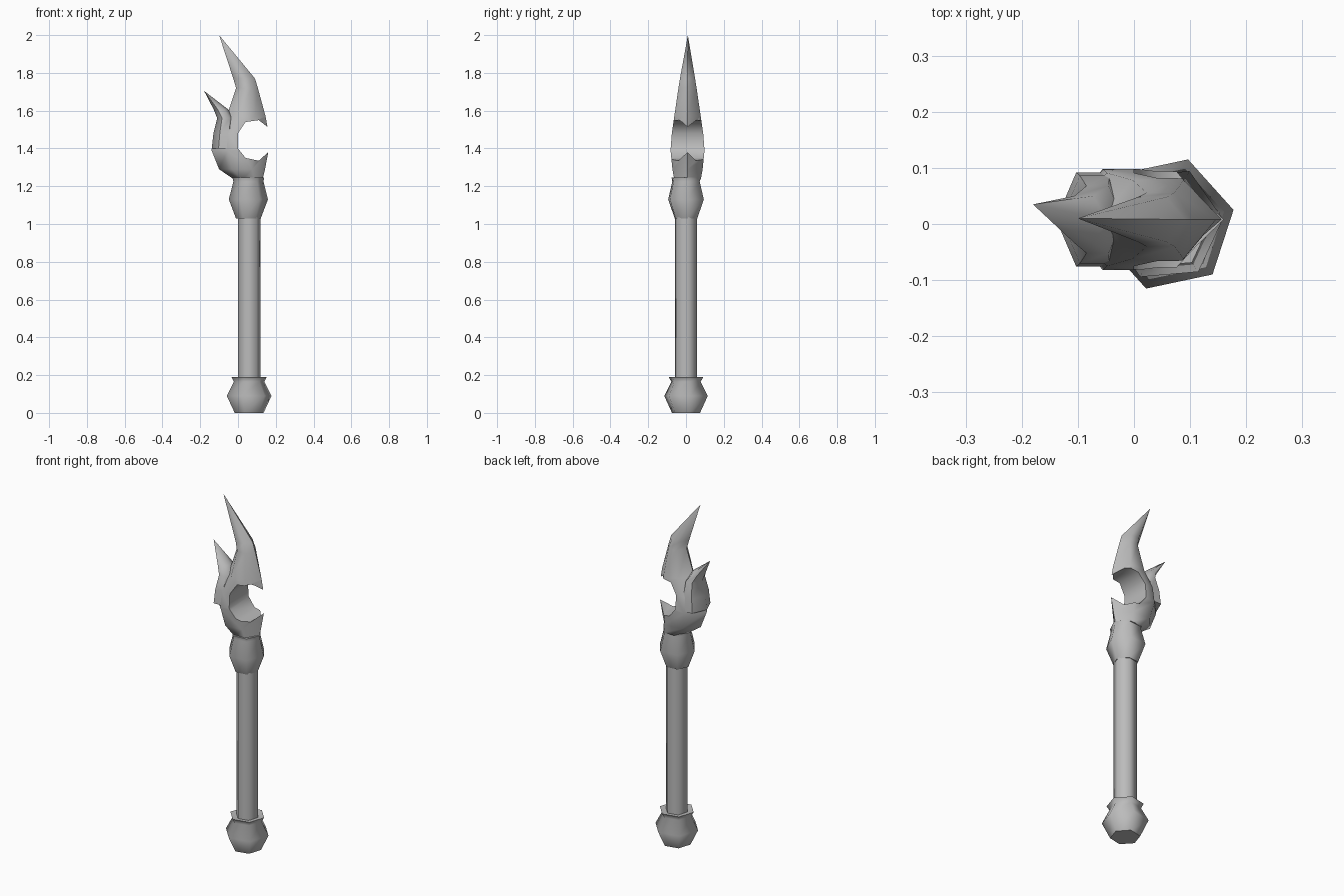
import bpy, bmesh, math
from math import cos, sin, radians

cube = bpy.data.objects.get("Cube")
if cube:
    bpy.data.objects.remove(cube, do_unlink=True)

grey = bpy.data.materials.new("plain grey")
grey.use_nodes = True
grey.diffuse_color = (0.5, 0.5, 0.5, 1)
grey.node_tree.nodes["Principled BSDF"].inputs["Base Color"].default_value = (0.5, 0.5, 0.5, 1)


def loft(name, rings, tip=None):
    """Skin a stack of equal rings, ending in a cap or a pointed tip."""
    bm = bmesh.new()
    rows = [[bm.verts.new(p) for p in ring] for ring in rings]
    n = len(rows[0])
    for low, high in zip(rows, rows[1:]):
        for i in range(n):
            j = (i + 1) % n
            bm.faces.new((low[i], low[j], high[j], high[i]))
    bm.faces.new(rows[0][::-1])
    if tip:
        point = bm.verts.new(tip)
        for i in range(n):
            bm.faces.new((rows[-1][i], rows[-1][(i + 1) % n], point))
    else:
        bm.faces.new(rows[-1])
    bmesh.ops.recalc_face_normals(bm, faces=bm.faces)
    mesh = bpy.data.meshes.new(name)
    bm.to_mesh(mesh)
    bm.free()
    mesh.materials.append(grey)
    obj = bpy.data.objects.new(name, mesh)
    bpy.context.collection.objects.link(obj)
    return obj


def turned(name, profile, turn, x=0.059):
    """Six-sided turned part from (radius, height) pairs."""
    angles = [radians(turn + 60 * i) for i in range(6)]
    return loft(name, [[(x + r * cos(a), r * sin(a), z) for a in angles] for r, z in profile])


def hex_ring(left, right, depth, z, y=0.008):
    """Flattened hexagon with its sharp edges facing left and right."""
    inset = (right - left) * 0.28
    return [(left, y, z), (left + inset, y - depth, z), (right - inset, y - depth, z),
            (right, y, z), (right - inset, y + depth, z), (left + inset, y + depth, z)]


# Handle parts
parts = [
    turned("shaft", [(0.061, 0.1), (0.061, 1.1)], 12),
    turned("pommel", [(0.078, 0), (0.121, 0.09), (0.082, 0.165), (0.096, 0.19), (0.06, 0.185)], 12),
    turned("collar", [(0.066, 1.03), (0.104, 1.13), (0.08, 1.225), (0.084, 1.245)], 5, 0.055),
]

# Main blade
blade = loft("blade", [hex_ring(*r) for r in [
    (-0.02, 0.13, 0.07, 1.235), (-0.1, 0.143, 0.08, 1.29), (-0.14, 0.162, 0.09, 1.39),
    (-0.13, 0.162, 0.083, 1.48), (-0.06, 0.146, 0.07, 1.57), (-0.01, 0.105, 0.048, 1.72),
    (-0.025, 0.09, 0.04, 1.77)]], (-0.1, 0.01, 2.0))
parts.append(blade)

# Side spike
parts.append(loft("side_spike", [hex_ring(*r) for r in [
    (-0.139, -0.01, 0.084, 1.4), (-0.13, -0.01, 0.078, 1.48),
    (-0.11, -0.02, 0.06, 1.56), (-0.128, -0.05, 0.042, 1.605)]], (-0.18, 0.035, 1.705)))

# Round notch cut through the blade
outline = [(0.11, 1.55), (0.04, 1.54), (0, 1.48), (0, 1.4), (0.04, 1.35),
           (0.11, 1.335), (0.22, 1.434), (0.22, 1.464)]
cutter = loft("notch_cutter", [[(x, y, z) for x, z in outline] for y in (-0.3, 0.3)])
cutter.hide_render = True
cut = blade.modifiers.new("notch", 'BOOLEAN')
cut.operation = 'DIFFERENCE'
cut.solver = 'EXACT'
cut.object = cutter
bpy.context.view_layer.objects.active = blade
bpy.ops.object.modifier_apply(modifier=cut.name)
bpy.data.objects.remove(cutter, do_unlink=True)

# Soft shading across the facets
for obj in bpy.context.view_layer.objects:
    obj.select_set(obj in parts)
bpy.context.view_layer.objects.active = blade
bpy.ops.object.shade_smooth_by_angle(angle=radians(62))
